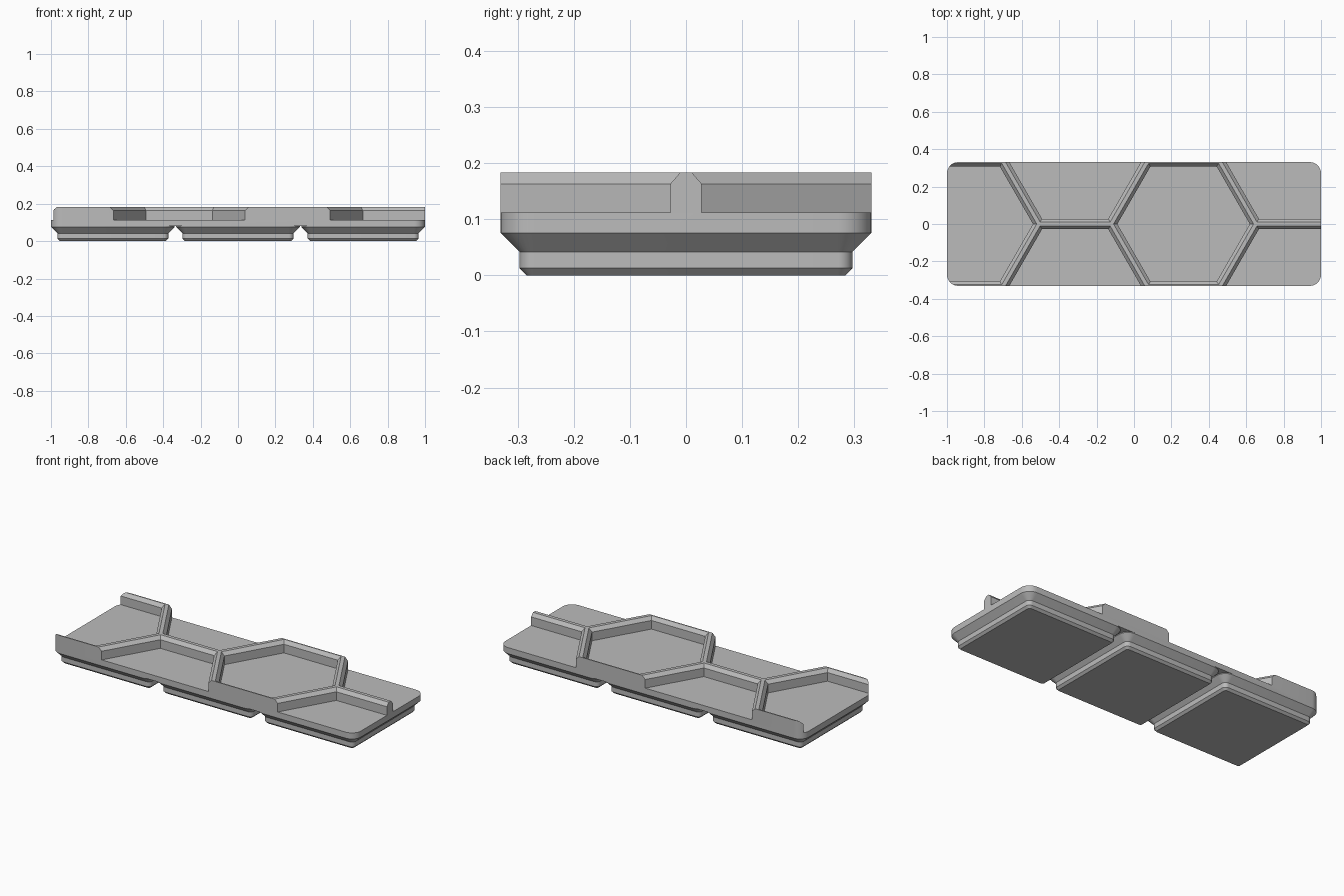
import bpy, bmesh
from math import cos, sin, pi, sqrt

cube = bpy.data.objects.get("Cube")
if cube:
    bpy.data.objects.remove(cube, do_unlink=True)

HALF_X, HALF_Y = 1.0, 0.3307      # outline of the tray
PITCH = 0.6693                    # spacing of feet and of hexagon rows
SLAB_Z, FLOOR_Z, RIM_Z = 0.08, 0.1116, 0.183
CORNER = 0.06

grey = bpy.data.materials.new("light grey")
grey.use_nodes = True
colour = (0.5, 0.5, 0.5, 1)
grey.diffuse_color = colour
grey.node_tree.nodes["Principled BSDF"].inputs["Base Color"].default_value = colour


def rounded_rect(hx, hy, r, cx=0, steps=8):
    """Outline of a rectangle with rounded corners."""
    points = []
    for i, (sx, sy) in enumerate([(1, 1), (-1, 1), (-1, -1), (1, -1)]):
        for k in range(steps + 1):
            a = (i + k / steps) * pi / 2
            points.append((cx + sx * (hx - r) + r * cos(a), sy * (hy - r) + r * sin(a)))
    return points


def hexagon(cx, cy, apothem):
    r = apothem * 2 / sqrt(3)
    return [(cx + r * cos(i * pi / 3), cy + r * sin(i * pi / 3)) for i in range(6)]


def loft(bm, sections):
    """Closed solid through a stack of (outline, height) sections."""
    rings = [[bm.verts.new((x, y, z)) for x, y in outline] for outline, z in sections]
    n = len(rings[0])
    for low, high in zip(rings, rings[1:]):
        for i in range(n):
            j = (i + 1) % n
            bm.faces.new((low[i], low[j], high[j], high[i]))
    bm.faces.new(rings[0][::-1])
    bm.faces.new(rings[-1])


def make_object(name, solids):
    bm = bmesh.new()
    for sections in solids:
        loft(bm, sections)
    bmesh.ops.recalc_face_normals(bm, faces=bm.faces)
    mesh = bpy.data.meshes.new(name)
    bm.to_mesh(mesh)
    bm.free()
    mesh.materials.append(grey)
    obj = bpy.data.objects.new(name, mesh)
    bpy.context.collection.objects.link(obj)
    return obj


def activate(obj):
    bpy.ops.object.select_all(action='DESELECT')
    obj.select_set(True)
    bpy.context.view_layer.objects.active = obj


# Tray block, from the underside of the slab to the top of the walls
outline = rounded_rect(HALF_X, HALF_Y, CORNER)
tray = make_object("hexagon_tray", [[(outline, SLAB_Z), (outline, RIM_Z)]])

# Hexagonal pockets with a flared rim leave chamfered walls between them
apothem = PITCH / 2
step = 1.5 * PITCH / sqrt(3)
first_x = 0.265 - 2 * step
centres = []
for column in range(4):
    rows = (0,) if column % 2 == 0 else (-apothem, apothem)
    centres += [(first_x + column * step, y) for y in rows]
pocket_profile = [(0.028, FLOOR_Z), (0.028, 0.163), (0.0105, RIM_Z), (0.0105, RIM_Z + 0.05)]
pockets = make_object("pocket_cutter", [
    [(hexagon(x, y, apothem - inset), z) for inset, z in pocket_profile]
    for x, y in centres])
pockets.hide_render = True

activate(tray)
cut = tray.modifiers.new("pockets", 'BOOLEAN')
cut.operation = 'DIFFERENCE'
cut.solver = 'EXACT'
cut.object = pockets
bpy.ops.object.modifier_apply(modifier=cut.name)
bpy.data.objects.remove(pockets, do_unlink=True)

# Three stepped feet: (half width, corner radius, height)
foot_profile = [(0.2837, 0.0127, 0), (0.2964, 0.0255, 0.0127), (0.2964, 0.0255, 0.0414),
                (HALF_Y, CORNER, 0.0757), (HALF_Y, CORNER, SLAB_Z)]
parts = [tray]
for name, side in (("right_foot", -1), ("middle_foot", 0), ("left_foot", 1)):
    parts.append(make_object(name, [
        [(rounded_rect(half, half, r, side * PITCH), z) for half, r, z in foot_profile]]))

for part in parts:
    activate(part)
    bpy.ops.object.shade_smooth_by_angle(angle=pi / 9)
